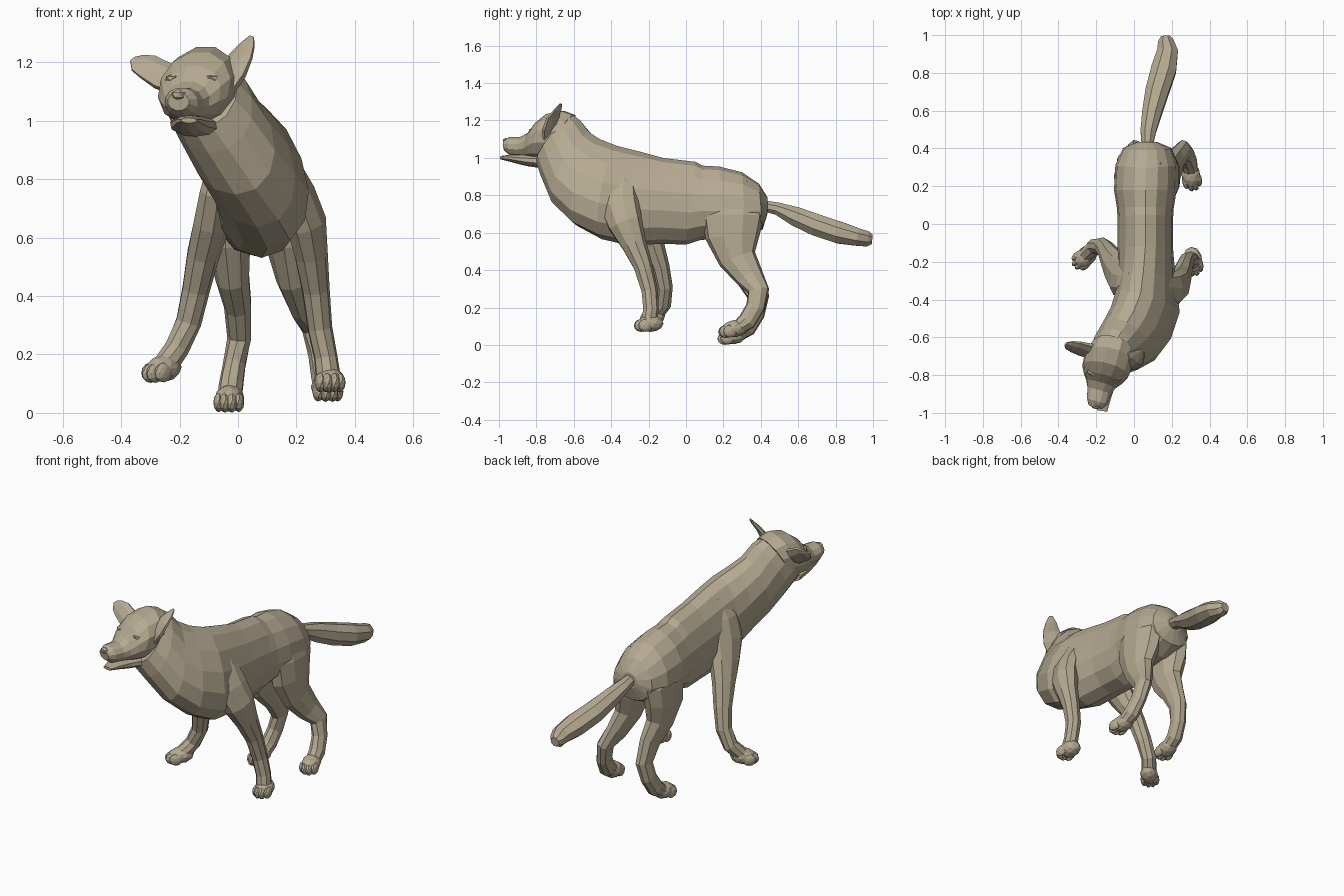
import bpy, bmesh, math
from mathutils import Vector, Matrix

# fur colour
fur = bpy.data.materials.new("fur")
fur.diffuse_color = (.46, .40, .285, 1)


def make_object(name, bm):
    bmesh.ops.recalc_face_normals(bm, faces=bm.faces)
    me = bpy.data.meshes.new(name)
    bm.to_mesh(me)
    bm.free()
    me.materials.append(fur)
    ob = bpy.data.objects.new(name, me)
    bpy.context.collection.objects.link(ob)
    return ob


def skin(name, rings):
    """Bridge rings of points into a closed faceted tube."""
    bm = bmesh.new()
    loops = [[bm.verts.new(p) for p in r] for r in rings]
    n = len(loops[0])
    for a, b in zip(loops, loops[1:]):
        for i in range(n):
            j = (i + 1) % n
            bm.faces.new((a[i], a[j], b[j], b[i]))
    bm.faces.new(loops[0])
    bm.faces.new(loops[-1])
    return make_object(name, bm)


def ring(c, u, v, n, egg=0):
    """Ellipse widened so its flats reach the given size; egg widens the lower half."""
    k = 1 / math.cos(math.pi / n) ** .7
    out = []
    for i in range(n):
        a = 2 * math.pi * (i + .5) / n
        out.append(c + k * (u * math.cos(a) * (1 - egg * math.sin(a)) + v * math.sin(a)))
    return out


def slices(name, rows, n=14, egg=0):
    """Rows: top point, bottom point, half width, heading in degrees."""
    out = []
    for top, bot, w, yaw in rows:
        t, b, a = Vector(top), Vector(bot), math.radians(yaw)
        u = Vector((math.cos(a), math.sin(a), 0)) * w
        out.append(ring((t + b) / 2, u, (t - b) / 2, n, egg))
    return skin(name, out)


def limb(name, rows, side=(1, 0, 0), n=9):
    """Rows: centre, half depth, half width; rings follow the path."""
    pts = [Vector(r[0]) for r in rows]
    out = []
    for i, (c, depth, width) in enumerate(rows):
        t = (pts[min(i + 1, len(pts) - 1)] - pts[max(i - 1, 0)]).normalized()
        s = Vector(side)
        s = (s - t * s.dot(t)).normalized()
        out.append(ring(pts[i], s * width, t.cross(s) * depth, n))
    return skin(name, out)


def blob(bm, matrix, loc, size, sub=1):
    m = matrix @ Matrix.Translation(loc) @ Matrix.Diagonal((*size, 1))
    bmesh.ops.create_icosphere(bm, subdivisions=sub, radius=1, matrix=m)


def paw(name, loc, yaw, pitch=0):
    """Pad with four toes, pointing along -y before rotation."""
    m = (Matrix.Translation(loc) @ Matrix.Rotation(math.radians(yaw), 4, 'Z')
         @ Matrix.Rotation(math.radians(pitch), 4, 'X'))
    bm = bmesh.new()
    blob(bm, m, (0, .01, .003), (.051, .07, .046), 2)
    for x, y in ((-.034, -.022), (-.012, -.040), (.012, -.040), (.034, -.022)):
        blob(bm, m, (x, y, -.008), (.019, .038, .034), 2)
    return make_object(name, bm)


# torso, chest and neck
slices("torso", [
    ((.07, .435, .79), (.07, .435, .70), .05, 0),
    ((.07, .39, .86), (.07, .41, .62), .125, 0),
    ((.065, .30, .92), (.065, .32, .58), .16, 0),
    ((.06, .18, .95), (.06, .18, .57), .162, 0),
    ((.06, .09, .955), (.06, .08, .565), .147, 0),
    ((.06, .05, .975), (.06, 0, .54), .143, 0),
    ((.06, -.12, .995), (.06, -.13, .545), .143, 0),
    ((.05, -.25, 1.03), (.08, -.30, .535), .15, -6),
    ((.035, -.37, 1.06), (.10, -.45, .57), .17, -16),
    ((.0, -.46, 1.095), (.065, -.58, .64), .168, -25),
    ((-.035, -.52, 1.135), (-.01, -.69, .75), .16, -27),
    ((-.065, -.57, 1.20), (-.10, -.755, .89), .142, -24),
    ((-.09, -.61, 1.23), (-.15, -.79, .97), .122, -20)], egg=.14)

# skull and muzzle
slices("head", [
    ((-.09, -.60, 1.23), (-.13, -.72, .98), .115, -18),
    ((-.11, -.66, 1.253), (-.155, -.77, .985), .13, -16),
    ((-.13, -.74, 1.235), (-.17, -.81, .99), .125, -16),
    ((-.15, -.80, 1.188), (-.175, -.83, .995), .105, -16),
    ((-.17, -.84, 1.135), (-.18, -.855, 1.0), .08, -16),
    ((-.18, -.88, 1.113), (-.185, -.885, 1.005), .066, -16),
    ((-.195, -.94, 1.113), (-.193, -.935, 1.012), .058, -16),
    ((-.205, -.972, 1.095), (-.203, -.965, 1.035), .038, -16)], 12)

# lower jaw
slices("lower_jaw", [
    ((-.155, -.76, 1.02), (-.14, -.76, .945), .085, -10),
    ((-.165, -.85, 1.02), (-.16, -.85, .957), .062, -10),
    ((-.17, -.93, 1.018), (-.168, -.93, .977), .044, -8),
    ((-.168, -.99, 1.01), (-.168, -.99, .992), .027, -8)], 10)

# nose and brows
face = Matrix.Rotation(math.radians(-16), 4, 'Z')
bm = bmesh.new()
blob(bm, Matrix.Translation((-.204, -.963, 1.088)) @ face, (0, 0, 0), (.028, .018, .02))
make_object("nose", bm)
bm = bmesh.new()
for s in (-1, 1):
    blob(bm, Matrix.Translation((-.158, -.80, 1.145)) @ face, (s * .062, 0, 0), (.035, .025, .015))
make_object("brows", bm)

# ears
limb("left_ear", [((-.20, -.68, 1.13), .025, .055), ((-.26, -.665, 1.155), .022, .055),
                  ((-.31, -.65, 1.185), .015, .050), ((-.345, -.64, 1.198), .010, .036),
                  ((-.360, -.635, 1.212), .005, .014)], (.35, -.5, -.8), 8)
limb("right_ear", [((-.05, -.73, 1.12), .025, .055), ((-.015, -.725, 1.17), .022, .055),
                   ((.010, -.71, 1.22), .015, .048), ((.032, -.685, 1.26), .010, .030),
                   ((.046, -.67, 1.288), .005, .010)], (.8, -.7, -.2), 8)

# tail
limb("tail", [((.07, .41, .745), .03, .03), ((.075, .49, .728), .034, .042),
              ((.095, .59, .685), .053, .053), ((.122, .70, .640), .060, .063),
              ((.158, .82, .600), .060, .068), ((.178, .92, .576), .048, .056),
              ((.168, .97, .567), .042, .042), ((.167, .995, .565), .026, .025)], n=8)

# front legs with shoulder blades
limb("right_front_leg", [
    ((.115, -.33, .97), .05, .025), ((.155, -.36, .86), .09, .045), ((.20, -.36, .75), .105, .058),
    ((.232, -.325, .65), .092, .066), ((.25, -.28, .54), .066, .055), ((.266, -.23, .42), .050, .046),
    ((.28, -.195, .29), .043, .041), ((.30, -.188, .19), .041, .039), ((.31, -.20, .11), .042, .042)],
    (.95, -.2, 0))
limb("left_front_leg", [
    ((-.005, -.27, .98), .05, .025), ((-.04, -.29, .87), .09, .05), ((-.065, -.275, .76), .108, .057),
    ((-.09, -.235, .65), .092, .06), ((-.12, -.185, .54), .066, .054), ((-.145, -.14, .42), .050, .046),
    ((-.17, -.115, .31), .043, .043), ((-.21, -.12, .22), .041, .041), ((-.25, -.165, .16), .041, .042)],
    (.9, -.3, 0))

# hind legs share one side profile: y, z, depth, width
profile = [(.25, .88, .08, .03), (.25, .79, .13, .055), (.25, .69, .16, .074), (.25, .58, .142, .073),
           (.275, .46, .098, .057), (.34, .365, .073, .046), (.388, .29, .056, .040),
           (.37, .20, .049, .038), (.325, .125, .048, .041), (.27, .085, .036, .040)]
right_x = (.125, .15, .163, .17, .19, .222, .26, .28, .293, .3)
left_x = (.01, -.01, -.025, -.03, -.018, .0, .005, -.012, -.024, -.028)
for name, xs, drop in (("right_hind_leg", right_x, 0), ("left_hind_leg", left_x, .035)):
    limb(name, [((x, y, z - drop * (z < .3)), d, w) for x, (y, z, d, w) in zip(xs, profile)])

# paws
paw("right_front_paw", (.312, -.200, .112), 8)
paw("left_front_paw", (-.262, -.178, .148), -48, 5)
paw("right_hind_paw", (.303, .250, .083), 12, 5)
paw("left_hind_paw", (-.03, .245, .046), -4, 5)
